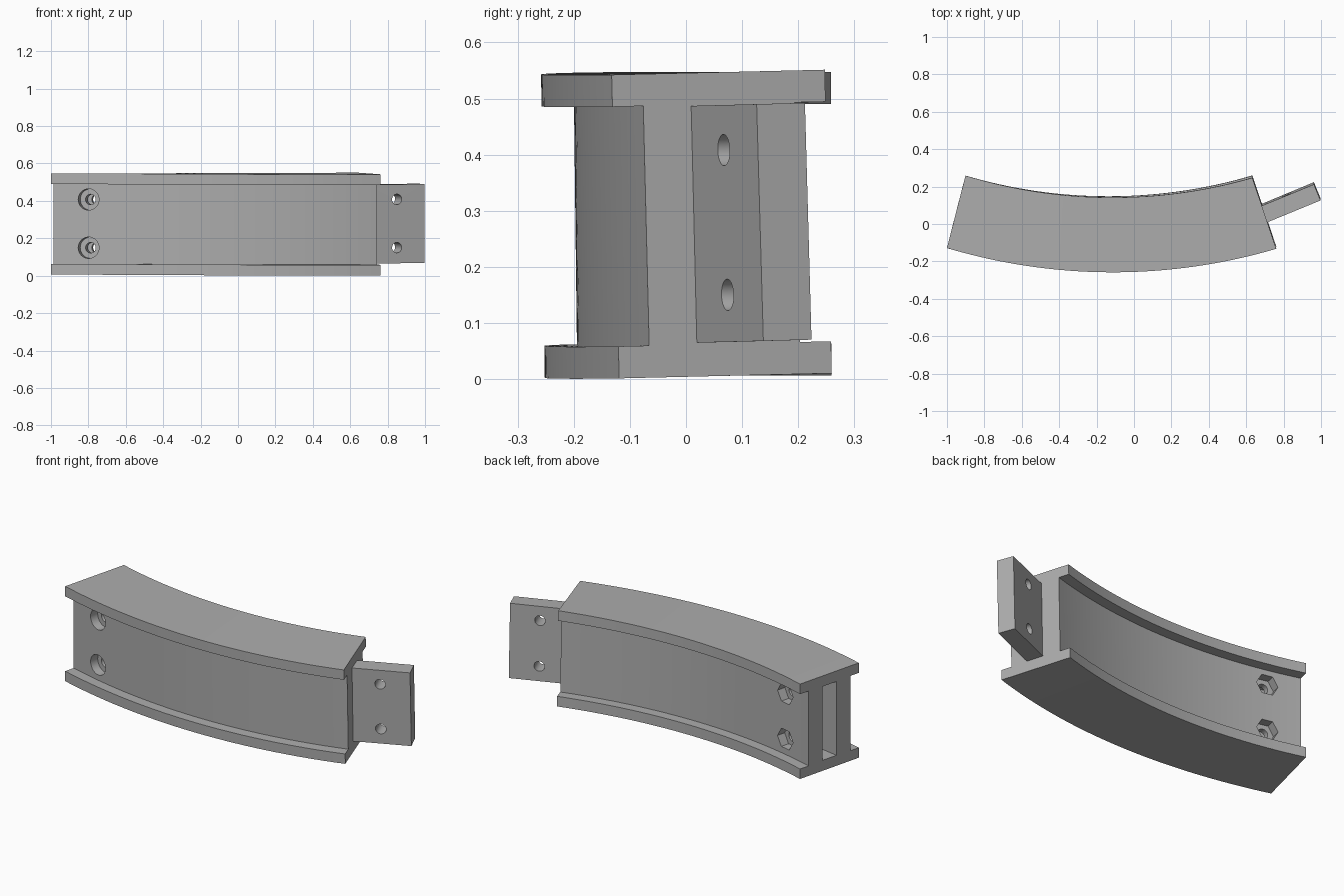
import bpy, bmesh
from math import sin, cos, radians, pi
from mathutils import Matrix, Vector

cube = bpy.data.objects.get("Cube")
if cube:
    bpy.data.objects.remove(cube)

CENTER = Vector((-0.125, 2.845, 0))      # centre of the bend
R_MID, Z_MID = 2.9, 0.277
Z0, Z1, Z2, Z3 = 0.006, 0.063, 0.49, 0.547
BOLT_HEIGHTS = (0.15, 0.408)
STEPS = 40

grey = bpy.data.materials.new("plain grey")
grey.use_nodes = True
grey.diffuse_color = (0.42, 0.42, 0.42, 1)
grey.node_tree.nodes["Principled BSDF"].inputs["Base Color"].default_value = grey.diffuse_color


def on_arc(r, deg, z):
    a = radians(deg)
    return CENTER + Vector((r * sin(a), -r * cos(a), z))


def make_object(name, bm):
    bmesh.ops.recalc_face_normals(bm, faces=bm.faces)
    mesh = bpy.data.meshes.new(name)
    bm.to_mesh(mesh)
    bm.free()
    mesh.materials.append(grey)
    ob = bpy.data.objects.new(name, mesh)
    bpy.context.collection.objects.link(ob)
    return ob


def box(name, start, deg, length, thick, low, high):
    """Upright plate running from start in a horizontal direction."""
    bm = bmesh.new()
    bmesh.ops.create_cube(bm, size=1)
    along = Vector((cos(radians(deg)), sin(radians(deg)), 0))
    mid = start + along * length / 2
    mid.z = (low + high) / 2
    bm.transform(Matrix.Translation(mid) @ Matrix.Rotation(radians(deg), 4, 'Z')
                 @ Matrix.Diagonal((length, thick, high - low, 1)))
    return make_object(name, bm)


def drill(name, pos, deg, radius, depth, sides=32):
    """Prism lying flat, its axis square to the given horizontal direction."""
    bm = bmesh.new()
    bmesh.ops.create_cone(bm, cap_ends=True, segments=sides, radius1=radius,
                          radius2=radius, depth=depth)
    # first corner of the prism lies along the wall
    corner = max(bm.verts, key=lambda v: v.co.x).co
    spin = Matrix.Rotation(-Vector((1, 0)).angle_signed(corner.xy) * -1, 4, 'Z')
    bm.transform(Matrix.Translation(pos) @ Matrix.Rotation(radians(deg), 4, 'Z')
                 @ Matrix.Rotation(pi / 2, 4, 'X') @ spin)
    return make_object(name, bm)


def cut(ob, cutters):
    for c in cutters:
        mod = ob.modifiers.new("cut", 'BOOLEAN')
        mod.operation, mod.solver, mod.object = 'DIFFERENCE', 'EXACT', c
    bpy.context.view_layer.update()
    mesh = bpy.data.meshes.new_from_object(
        ob.evaluated_get(bpy.context.evaluated_depsgraph_get()))
    ob.modifiers.clear()
    ob.data = mesh
    for c in cutters:
        bpy.data.objects.remove(c)


def finish(ob):
    """Slight twist along the length, then shading."""
    for v in ob.data.vertices:
        a = 0.024 * (v.co.x + 0.95) / 1.65
        y, z = v.co.y - 0.06, v.co.z - Z_MID
        v.co.y -= a * z
        v.co.z += a * y
    bpy.ops.object.select_all(action='DESELECT')
    ob.select_set(True)
    bpy.context.view_layer.objects.active = ob
    bpy.ops.object.shade_smooth_by_angle(angle=radians(25))


# Curved beam: I profile swept round the bend
RI, RO, WI, WO = 2.7, 3.1, 2.758, 3.042
profile = [(RI, Z0), (RO, Z0), (RO, Z1), (WO, Z1), (WO, Z2), (RO, Z2),
           (RO, Z3), (RI, Z3), (RI, Z2), (WI, Z2), (WI, Z1), (RI, Z1)]
bm = bmesh.new()
rings = []
for i in range(STEPS + 1):
    deg = -16.55 + 33 * i / STEPS
    rings.append([bm.verts.new(on_arc(r, deg - 0.75 * (R_MID - r), z)) for r, z in profile])
for a, b in zip(rings, rings[1:]):
    for k in range(len(profile)):
        j = (k + 1) % len(profile)
        bm.faces.new((a[k], a[j], b[j], b[k]))
bm.faces.new(rings[0])
bm.faces.new(rings[-1])
beam = make_object("curved_beam", bm)

# Socket in one end, with bolt holes, round recesses and hexagon nut recesses
end = on_arc(R_MID, -16.5, 0)
inward = Vector((cos(radians(-10.7)), sin(radians(-10.7)), 0))
cutters = [box("socket_cutter", end - inward * 0.1, -10.7, 0.42, 0.095, Z1 + 0.003, Z2 - 0.003)]
BOLT = -12.8
for z in BOLT_HEIGHTS:
    cutters += [drill("bolt_cutter", on_arc(R_MID, BOLT, z), BOLT, 0.028, 0.5),
                drill("head_cutter", on_arc(WO, BOLT, z), BOLT, 0.057, 0.1),
                drill("nut_cutter", on_arc(WI, BOLT, z), BOLT, 0.06, 0.1, 6)]
cut(beam, cutters)
finish(beam)

# Joining tab on the other end
TAB = 22.5
along = Vector((cos(radians(TAB)), sin(radians(TAB)), 0))
root = Vector((0.695, 0.057, 0))
tab = box("joining_tab", root - along * 0.04, TAB, 0.348, 0.093, Z1 + 0.003, Z2 - 0.002)
cut(tab, [drill("tab_hole_cutter", root + along * 0.148 + Vector((0, 0, z)), TAB, 0.028, 0.4)
          for z in BOLT_HEIGHTS])
finish(tab)
